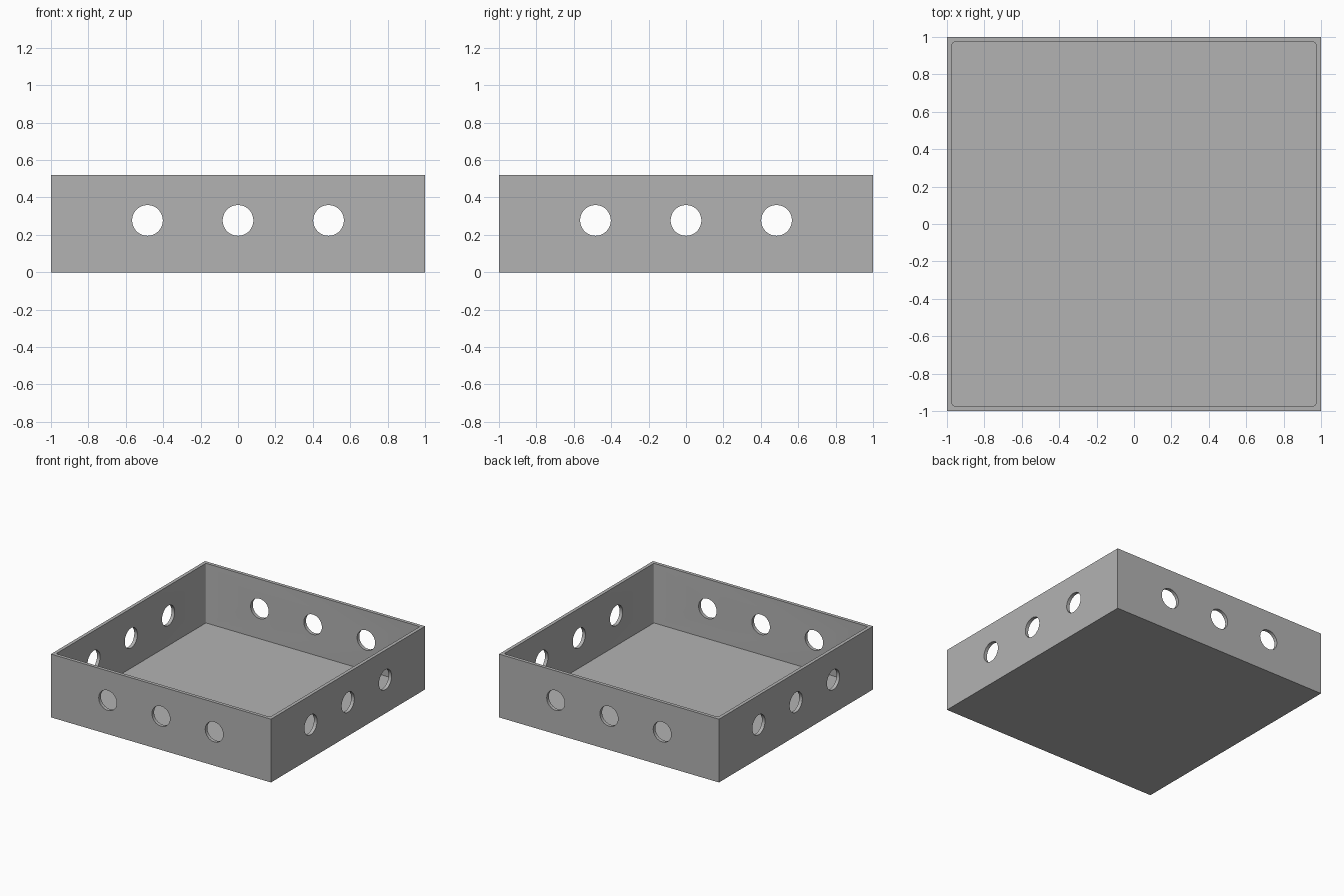
import bpy
import math

default = bpy.data.objects.get("Cube")
if default:
    bpy.data.objects.remove(default, do_unlink=True)

HEIGHT = 0.52
WALL = 0.028
FLOOR = 0.03
HOLE_Z = 0.277
HOLE_RADIUS = 0.082
HOLE_SPACING = 0.484

grey = bpy.data.materials.new("plain grey")
grey.use_nodes = True
colour = (0.45, 0.45, 0.45, 1)
grey.diffuse_color = colour
grey.node_tree.nodes["Principled BSDF"].inputs["Base Color"].default_value = colour


def block(name, width, bottom, top):
    bpy.ops.mesh.primitive_cube_add(size=1, location=(0, 0, (bottom + top) / 2))
    obj = bpy.context.object
    obj.name = name
    obj.scale = (width, width, top - bottom)
    bpy.ops.object.transform_apply(location=True, rotation=False, scale=True)
    obj.data.materials.append(grey)
    return obj


def cut(target, cutter):
    bpy.context.view_layer.objects.active = target
    mod = target.modifiers.new("cut", 'BOOLEAN')
    mod.operation = 'DIFFERENCE'
    mod.solver = 'EXACT'
    mod.object = cutter
    bpy.ops.object.modifier_apply(modifier=mod.name)
    bpy.data.objects.remove(cutter, do_unlink=True)


# Open tray: solid block hollowed from above, with softened inside corners
tray = block("tray", 2, 0, HEIGHT)
hollow = block("hollow_cutter", 2 - 2 * WALL, FLOOR, HEIGHT + 0.2)
bevel = hollow.modifiers.new("corners", 'BEVEL')
bevel.width = 0.01
bevel.segments = 3
bevel.limit_method = 'WEIGHT'
weights = hollow.data.attributes.new("bevel_weight_edge", 'FLOAT', 'EDGE')
for edge in hollow.data.edges:
    a, b = (hollow.data.vertices[i].co for i in edge.vertices)
    weights.data[edge.index].value = 1.0 if abs(a.z - b.z) > 0.1 else 0.0
cut(tray, hollow)

# Three round holes through each wall
for side in range(4):
    angle = side * math.pi / 2
    for step in (-1, 0, 1):
        along = step * HOLE_SPACING
        x = math.cos(angle) - along * math.sin(angle)
        y = math.sin(angle) + along * math.cos(angle)
        bpy.ops.mesh.primitive_cylinder_add(
            vertices=48, radius=HOLE_RADIUS, depth=0.2,
            location=(x, y, HOLE_Z), rotation=(0, math.pi / 2, angle))
        drill = bpy.context.object
        drill.data.materials.append(grey)
        cut(tray, drill)

bpy.ops.object.select_all(action='DESELECT')
tray.select_set(True)
bpy.context.view_layer.objects.active = tray
bpy.ops.object.shade_smooth_by_angle(angle=math.radians(35))
